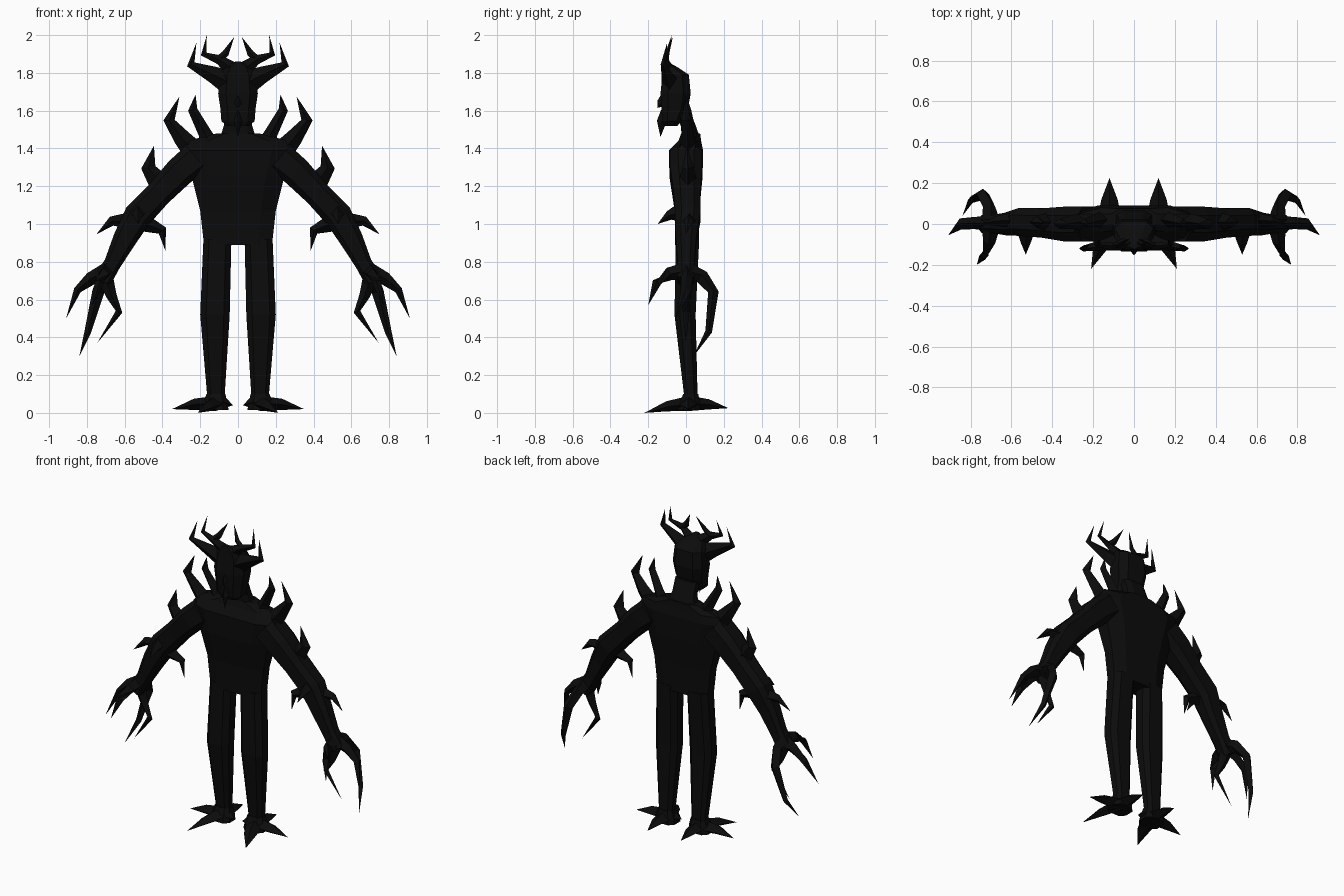
import bpy, bmesh
from mathutils import Vector

black = bpy.data.materials.new("near_black")
black.diffuse_color = (0.0035, 0.0035, 0.0035, 1)

DIAMOND = [(1, 0), (0, 1), (-1, 0), (0, -1)]
OCTAGON = [(1, .5), (.6, 1), (-.6, 1), (-1, .5), (-1, -.5), (-.6, -1), (.6, -1), (1, -.5)]


def loft(name, rings, section=DIAMOND, upright=False, mirror=True):
    """Tube through (x, y, z, a, b) rings; a zero size makes a point."""
    bm = bmesh.new()
    pts = [Vector(r[:3]) for r in rings]
    loops = []
    for i, (p, r) in enumerate(zip(pts, rings)):
        if r[3] == 0:
            loops.append([bm.verts.new(p)])
            continue
        t = (pts[min(i + 1, len(pts) - 1)] - pts[max(i - 1, 0)]).normalized()
        if upright:
            t = Vector((0, 0, 1))
        ref = Vector((0, 1, 0)) if abs(t.y) < .8 else Vector((0, 0, 1))
        u = t.cross(ref).normalized()
        w = u.cross(t)
        loops.append([bm.verts.new(p + u * (r[3] * c) + w * (r[4] * s)) for c, s in section])
    n = len(section)
    for lo, hi in zip(loops, loops[1:]):
        for k in range(n):
            j = (k + 1) % n
            if len(hi) == 1:
                bm.faces.new((lo[k], lo[j], hi[0]))
            else:
                bm.faces.new((lo[k], lo[j], hi[j], hi[k]))
    for end in (loops[0], loops[-1]):
        if len(end) > 2:
            bm.faces.new(end)
    bmesh.ops.recalc_face_normals(bm, faces=bm.faces)
    me = bpy.data.meshes.new(name)
    bm.to_mesh(me)
    bm.free()
    me.materials.append(black)
    ob = bpy.data.objects.new(name, me)
    bpy.context.collection.objects.link(ob)
    if mirror:
        ob.modifiers.new("mirror", 'MIRROR')
    return ob


# Torso and neck
loft("torso", [(0, .005, .89, .18, .062), (0, .005, 1.07, .2, .065), (0, 0, 1.25, .245, .088),
               (0, 0, 1.39, .3, .09), (0, .02, 1.44, .27, .06), (0, .025, 1.48, .11, .05)],
     OCTAGON, True, False)
loft("neck", [(0, .03, 1.44, .1, .05), (0, .012, 1.52, .075, .04), (0, -.02, 1.6, .075, .04)],
     OCTAGON, True, False)

# Head, nose and pointed chin
loft("head", [(0, -.08, 1.52, .06, .035), (0, -.075, 1.545, .088, .05), (0, -.06, 1.61, .093, .07),
              (0, -.055, 1.69, .105, .08), (0, -.055, 1.79, .095, .07), (0, -.085, 1.83, .07, .04),
              (0, -.11, 1.86, .015, .012)], OCTAGON, True, False)
loft("nose", [(0, -.1, 1.68, .03, .03), (0, -.13, 1.64, .02, .025), (0, -.15, 1.615, 0, 0)], mirror=False)
loft("chin_spike", [(0, -.1, 1.58, .03, .04), (0, -.13, 1.54, .02, .025), (0, -.135, 1.46, 0, 0)], mirror=False)

# Antlers: lower main beam, upper beam and inner tine
loft("antler_main", [(.05, -.08, 1.75, .065, .05), (.13, -.1, 1.79, .045, .03),
                     (.25, -.12, 1.845, .022, .014), (.22, -.1, 1.96, 0, 0)])
loft("antler_upper", [(.03, -.09, 1.82, .04, .03), (.1, -.11, 1.87, .025, .018),
                      (.182, -.1, 1.9, .016, .012), (.165, -.075, 2.0, 0, 0)])
loft("antler_tine", [(.1, -.105, 1.87, .022, .015), (.065, -.1, 1.905, .018, .012), (.02, -.07, 1.99, 0, 0)])

# Shoulder spikes
loft("shoulder_spike_outer", [(.23, .01, 1.38, .06, .05), (.3, .01, 1.46, .045, .035),
                              (.365, 0, 1.55, .03, .025), (.31, 0, 1.675, 0, 0)])
loft("shoulder_spike_inner", [(.14, .02, 1.39, .06, .05), (.175, .02, 1.48, .035, .035),
                              (.24, .005, 1.605, .025, .022), (.225, 0, 1.685, 0, 0)])
loft("upper_arm_spike", [(.41, .01, 1.21, .06, .05), (.475, .01, 1.3, .038, .03), (.445, .005, 1.415, 0, 0)])

# Arms
loft("arm", [(.22, 0, 1.35, .085, .085), (.31, 0, 1.275, .08, .085), (.42, .005, 1.16, .07, .072),
             (.53, .01, 1.045, .075, .068), (.6, 0, .92, .062, .055), (.665, 0, .79, .045, .045),
             (.72, 0, .70, .05, .045)], OCTAGON)

# Elbow spikes: outer, inner, front
loft("elbow_spike_outer", [(.54, .02, 1.02, .05, .045), (.67, .015, 1.015, .025, .025), (.75, 0, .945, 0, 0)])
loft("elbow_spike_inner", [(.51, 0, 1.01, .05, .045), (.4, 0, .965, .025, .025), (.385, 0, .86, 0, 0)])
loft("elbow_spike_front", [(.53, -.03, 1.06, .045, .05), (.53, -.09, 1.045, .025, .025), (.53, -.15, 1.0, 0, 0)])

# Clawed fingers
loft("finger_outer", [(.68, 0, .76, .045, .04), (.78, .005, .71, .035, .03),
                      (.85, 0, .65, .02, .028), (.91, -.055, .5, 0, 0)])
loft("finger_inner", [(.71, 0, .74, .045, .035), (.67, 0, .62, .028, .024),
                      (.63, 0, .535, .018, .018), (.745, 0, .37, 0, 0)])
loft("finger_front", [(.7, -.01, .75, .045, .045), (.71, -.09, .735, .03, .035),
                      (.735, -.155, .69, .024, .024), (.77, -.2, .57, 0, 0)])
loft("finger_back", [(.7, .01, .75, .045, .045), (.71, .085, .72, .032, .038),
                     (.74, .145, .64, .032, .028), (.795, .12, .43, .018, .018), (.84, .04, .3, 0, 0)])

# Legs
loft("leg", [(.117, .025, .06, .047, .036), (.117, .025, .1, .047, .036), (.122, -.005, .52, .078, .056),
             (.109, .008, .92, .074, .062)], OCTAGON, True)

# Feet: ankle block with four splayed toes
loft("foot", [(.12, .015, .015, .07, .06), (.12, .02, .05, .065, .055), (.117, .025, .1, .05, .04)], OCTAGON, True)
for toe, mid, tip in [("toe_outer", (.23, .01, .045), (.35, .01, .02)),
                      ("toe_inner", (.07, .01, .055), (.027, .005, .04)),
                      ("toe_front", (.16, -.1, .035), (.21, -.22, .0)),
                      ("toe_back", (.12, .12, .045), (.12, .225, .025))]:
    side = toe in ("toe_outer", "toe_inner")
    size = (.03, .045) if side else (.04, .027)
    base = (.04, .06) if side else (.06, .04)
    loft(toe, [(.12, .02, .05) + base, mid + size, tip + (0, 0)])
